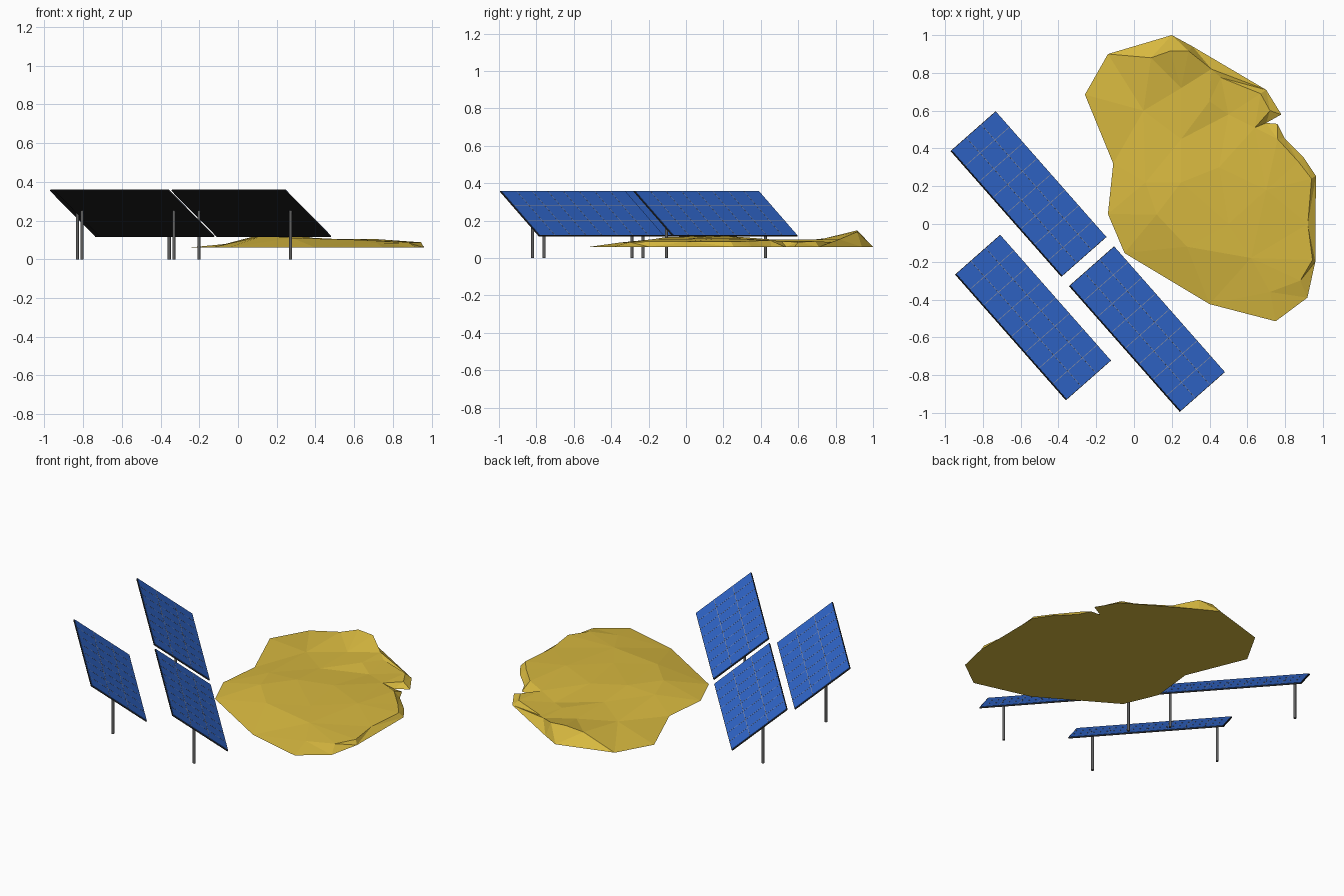
import bpy, bmesh, math
from mathutils import Vector, Matrix
from mathutils.geometry import delaunay_2d_cdt

if "Cube" in bpy.data.objects:
    bpy.data.objects.remove(bpy.data.objects["Cube"])


def mat(name, r, g, b):
    m = bpy.data.materials.new(name)
    m.diffuse_color = (r, g, b, 1)
    m.use_nodes = True
    m.node_tree.nodes["Principled BSDF"].inputs["Base Color"].default_value = m.diffuse_color
    return m


BLUE = mat("panel_blue", 0.03, 0.135, 0.6)
DARK = mat("frame_dark", 0.02, 0.02, 0.022)
LINE = mat("grid_line", 0.28, 0.3, 0.38)
STEEL = mat("post_steel", 0.12, 0.12, 0.12)
SAND = mat("sand_yellow", 0.68, 0.48, 0.05)


def finish(bm, name, material):
    bmesh.ops.recalc_face_normals(bm, faces=bm.faces)
    me = bpy.data.meshes.new(name)
    bm.to_mesh(me)
    bm.free()
    me.materials.append(material)
    ob = bpy.data.objects.new(name, me)
    bpy.context.collection.objects.link(ob)
    return ob


def boxes(name, material, items, frame):
    """Boxes (centre, size) placed in a local frame."""
    bm = bmesh.new()
    for c, s in items:
        m = frame @ Matrix.Translation(c) @ Matrix.Diagonal((*s, 1))
        bmesh.ops.create_cube(bm, size=1, matrix=m)
    return finish(bm, name, material)


# Tilted panel frame: u along the length, v down the slope
L, W, T = 0.888, 0.395, 0.007
u = Vector((0.661, -0.750, 0))
v = Vector((0.750 * 0.316, 0.661 * 0.316, -0.240)).normalized()
n = u.cross(v)
ROT = Matrix((u, v, n)).transposed().to_4x4()


def solar_panel(tag, x, y):
    frame = Matrix.Translation((x, y, 0.24)) @ ROT
    boxes(f"panel_back_{tag}", DARK, [((0, 0, -T / 2), (L, W, T))], frame)
    boxes(f"panel_glass_{tag}", BLUE, [((0, 0, 0.001), (L - 0.006, W - 0.006, 0.002))], frame)
    # thin cell dividers
    lines = [((0, W * (i / 3 - 0.5), 0.002), (L - 0.006, 0.003, 0.001)) for i in (1, 2)]
    lines += [((L * (i / 8 - 0.5), 0, 0.002), (0.003, W - 0.006, 0.001)) for i in range(1, 8)]
    boxes(f"panel_grid_{tag}", LINE, lines, frame)
    # two posts under the middle of the panel
    for k, (dx, dy) in enumerate([(-0.272, 0.265), (0.202, -0.265)]):
        bm = bmesh.new()
        h = 0.252
        bmesh.ops.create_cone(bm, cap_ends=True, segments=12, radius1=0.008, radius2=0.008, depth=h,
                              matrix=Matrix.Translation((x + dx, y + dy, h / 2)))
        finish(bm, f"post_{tag}_{k + 1}", STEEL)


solar_panel("rear", -0.557, 0.160)
solar_panel("right", 0.070, -0.555)
solar_panel("left", -0.533, -0.494)

# Sand mound: flat base outline plus surface heights, triangulated
BASE = 0.06
outline = [(0.20, 1.0), (-0.138, 0.90), (-0.26, 0.685), (-0.11, 0.32), (-0.138, 0.053),
           (-0.05, -0.154), (0.40, -0.424), (0.75, -0.515), (0.918, -0.39), (0.96, -0.2),
           (0.963, 0.255), (0.90, 0.35), (0.796, 0.456), (0.76, 0.53), (0.70, 0.535),
           (0.78, 0.58), (0.70, 0.71), (0.31, 0.94)]
surface = [(0.19, 0.915, 0.148), (0.29, 0.915, 0.14), (0.09, 0.88, 0.12), (0.41, 0.82, 0.10),
           (0.46, 0.775, 0.085), (0.67, 0.69, 0.09), (0.72, 0.60, 0.085), (0.64, 0.51, 0.09),
           (0.76, 0.45, 0.095), (0.87, 0.33, 0.09), (0.94, 0.24, 0.088), (0.92, 0.0, 0.088),
           (0.945, -0.19, 0.088), (0.88, -0.30, 0.085), (0.72, -0.36, 0.082), (0.25, 0.72, 0.10),
           (0.25, 0.45, 0.10), (0.05, 0.60, 0.09), (0.06, 0.22, 0.11), (0.25, 0.22, 0.118),
           (0.12, 0.05, 0.118), (0.28, -0.12, 0.11), (0.45, 0.30, 0.105), (0.50, 0.0, 0.105),
           (0.50, 0.58, 0.08), (0.62, -0.18, 0.10), (0.70, 0.18, 0.105), (0.40, 0.65, 0.10)]
pts = [(x, y, BASE) for x, y in outline] + surface
N = len(outline)
co, _, faces, orig, _, _ = delaunay_2d_cdt([Vector(p[:2]) for p in pts], [],
                                           [list(range(N))], 1, 1e-5)
bm = bmesh.new()
top = [bm.verts.new((c.x, c.y, pts[o[0]][2] if o else BASE)) for c, o in zip(co, orig)]
for f in faces:
    bm.faces.new([top[i] for i in f])
rim = {o: top[i] for i, src in enumerate(orig) for o in src if o < N}
bm.faces.new([rim[i] for i in range(N)])
finish(bm, "sand_mound", SAND)
